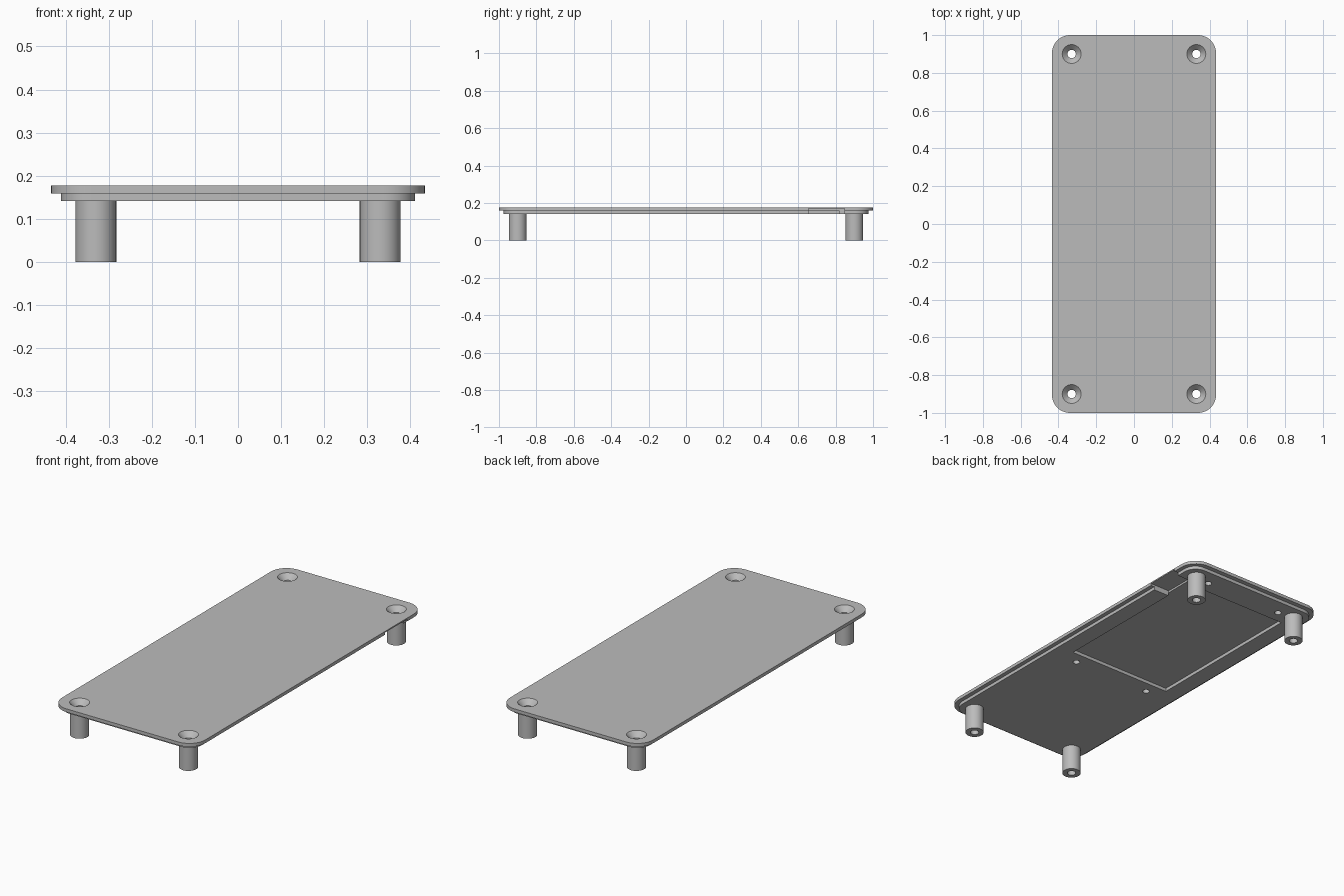
import bpy, bmesh, math

if "Cube" in bpy.data.objects:
    bpy.data.objects.remove(bpy.data.objects["Cube"])

grey = bpy.data.materials.new("plain_grey")
grey.diffuse_color = (0.5, 0.5, 0.5, 1)
grey.use_nodes = True
grey.node_tree.nodes["Principled BSDF"].inputs["Base Color"].default_value = grey.diffuse_color

Z_STEP, Z_LID, Z_TOP = 0.141, 0.159, 0.177
LEG_X, LEG_Y = 0.33, 0.90
CORNERS = [(sx, sy) for sx in (-1, 1) for sy in (-1, 1)]


def finish(name, bm):
    bmesh.ops.recalc_face_normals(bm, faces=bm.faces)
    me = bpy.data.meshes.new(name)
    bm.to_mesh(me)
    bm.free()
    me.materials.append(grey)
    ob = bpy.data.objects.new(name, me)
    bpy.context.collection.objects.link(ob)
    return ob


def prism(name, outline, z0, z1):
    bm = bmesh.new()
    base = bm.faces.new([bm.verts.new((x, y, z0)) for x, y in outline])
    top = bmesh.ops.extrude_face_region(bm, geom=[base])["geom"]
    bmesh.ops.translate(bm, vec=(0, 0, z1 - z0),
                        verts=[v for v in top if isinstance(v, bmesh.types.BMVert)])
    return finish(name, bm)


def rounded_rect(hx, hy, r, seg=10):
    pts = []
    for q, (sx, sy) in enumerate([(1, 1), (-1, 1), (-1, -1), (1, -1)]):
        for i in range(seg + 1):
            a = math.pi / 2 * (q + i / seg)
            pts.append((sx * (hx - r) + r * math.cos(a), sy * (hy - r) + r * math.sin(a)))
    return pts


def rect(x0, x1, y0, y1):
    return [(x0, y0), (x1, y0), (x1, y1), (x0, y1)]


def turned(name, x, y, profile, seg=40):
    # solid of revolution from (radius, z) pairs, capped at both ends
    bm = bmesh.new()
    rings = [[bm.verts.new((x + r * math.cos(2 * math.pi * i / seg),
                            y + r * math.sin(2 * math.pi * i / seg), z))
              for i in range(seg)] for r, z in profile]
    for a, b in zip(rings, rings[1:]):
        for i in range(seg):
            j = (i + 1) % seg
            bm.faces.new((a[i], a[j], b[j], b[i]))
    bm.faces.new(rings[0])
    bm.faces.new(rings[-1])
    return finish(name, bm)


def cut(ob, cutters):
    for c in cutters:
        m = ob.modifiers.new("cut", 'BOOLEAN')
        m.operation, m.solver, m.object = 'DIFFERENCE', 'EXACT', c
    bpy.context.view_layer.update()
    deps = bpy.context.evaluated_depsgraph_get()
    me = bpy.data.meshes.new_from_object(ob.evaluated_get(deps))
    ob.modifiers.clear()
    ob.data = me
    bpy.ops.object.select_all(action='DESELECT')
    ob.select_set(True)
    bpy.context.view_layer.objects.active = ob
    bpy.ops.object.shade_smooth_by_angle(angle=math.radians(30))


# countersunk screw bores, blind pilot holes, recess and cable notch
bores = [turned("bore_cutter", sx * LEG_X, sy * LEG_Y,
                [(0.022, -0.05), (0.022, 0.149), (0.05, Z_TOP), (0.05, 0.22)])
         for sx, sy in CORNERS]
pilots = [turned("pilot_cutter", sx * 0.237, 0.35 + sy * 0.535,
                 [(0.018, 0.1), (0.018, 0.168)], 20) for sx, sy in CORNERS]
recess = prism("recess_cutter", rect(-0.316, 0.316, -0.118, 0.817), 0.1, 0.2)
notch = prism("notch_cutter", rect(0.314, 0.5, 0.655, 0.847), 0.1, 0.17)

# lid: wide panel over a narrower step
top_panel = prism("top_panel", rounded_rect(0.434, 1.0, 0.095), Z_LID, Z_TOP)
cut(top_panel, bores + pilots + [notch])
under_panel = prism("under_panel", rounded_rect(0.411, 0.975, 0.072), Z_STEP, Z_LID)
cut(under_panel, bores + pilots + [recess, notch])

# four hollow legs
for (sx, sy), bore in zip(CORNERS, bores):
    leg = turned("leg", sx * LEG_X, sy * LEG_Y, [(0.0475, 0), (0.0475, Z_STEP)])
    cut(leg, [bore])

for c in bores + pilots + [recess, notch]:
    bpy.data.objects.remove(c)
